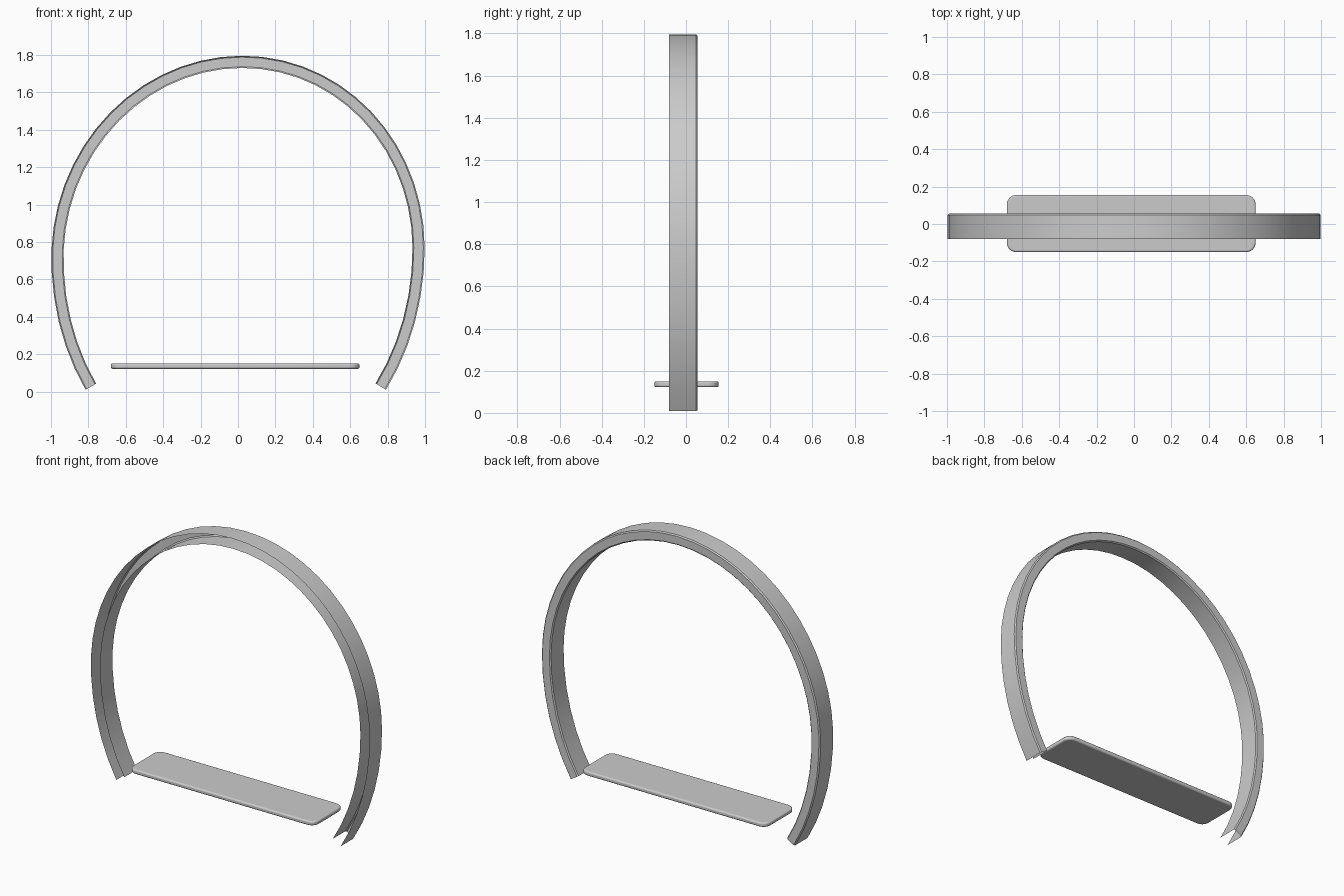
import bpy, bmesh, math
from mathutils import Vector

cube = bpy.data.objects.get("Cube")
if cube:
    bpy.data.objects.remove(cube, do_unlink=True)

grey = bpy.data.materials.new("light grey")
grey.use_nodes = True
colour = (0.6, 0.6, 0.6, 1)
grey.diffuse_color = colour
grey.node_tree.nodes["Principled BSDF"].inputs["Base Color"].default_value = colour


def make_object(name, bm, angle):
    mesh = bpy.data.meshes.new(name)
    bm.to_mesh(mesh)
    bm.free()
    mesh.materials.append(grey)
    obj = bpy.data.objects.new(name, mesh)
    bpy.context.collection.objects.link(obj)
    bpy.ops.object.select_all(action='DESELECT')
    obj.select_set(True)
    bpy.context.view_layer.objects.active = obj
    bpy.ops.object.shade_smooth_by_angle(angle=math.radians(angle))
    return obj


# Arch: an open-fronted channel swept along a slightly skewed horseshoe
CENTRE, TOP, BOTTOM, SKEW = 0.74, 1.055, 1.23, 0.025


def arch_point(t):
    x = 0.998 * math.cos(t)
    z = CENTRE + (TOP if t > 0 and t < math.pi else BOTTOM) * math.sin(t)
    return Vector((x, 0, z + SKEW * x))


def end_angle(side):
    return math.asin((CENTRE + side * SKEW * 0.8 - 0.01) / BOTTOM)


start = -end_angle(1)
finish = math.pi + end_angle(-1)
steps = 40
front, back, depth, bevel = -0.08, 0.055, 0.065, 0.007

# Section as (distance inward, y): outer wall, back, inner wall
section = [(0, front), (0, back - bevel), (bevel, back),
           (depth - bevel, back), (depth, back - bevel), (depth, front)]

bm = bmesh.new()
rings = []
for i in range(steps + 1):
    t = start + (finish - start) * i / steps
    along = (arch_point(t + 0.01) - arch_point(t - 0.01)).normalized()
    inward = Vector((-along.z, 0, along.x))
    rings.append([bm.verts.new(arch_point(t) + inward * d + Vector((0, y, 0)))
                  for d, y in section])
for a, b in zip(rings, rings[1:]):
    for j in range(len(section) - 1):
        bm.faces.new((a[j], a[j + 1], b[j + 1], b[j]))
make_object("arch_channel", bm, 35)

# Base plate: rounded rectangle with softened rims
bm = bmesh.new()
radius, corner_steps = 0.05, 6
outline = []
for k, (cx, cy) in enumerate([(0.6, 0.105), (-0.63, 0.105),
                              (-0.63, -0.1), (0.6, -0.1)]):
    for s in range(corner_steps + 1):
        a = math.pi / 2 * (k + s / corner_steps)
        outline.append(bm.verts.new((cx + radius * math.cos(a),
                                     cy + radius * math.sin(a), 0.122)))
base = bm.faces.new(outline)
lifted = bmesh.ops.extrude_face_region(bm, geom=[base])
bmesh.ops.translate(bm, vec=(0, 0, 0.028),
                    verts=[v for v in lifted["geom"] if isinstance(v, bmesh.types.BMVert)])
bmesh.ops.recalc_face_normals(bm, faces=bm.faces)
plate = make_object("base_plate", bm, 40)
mod = plate.modifiers.new("soft_rim", 'BEVEL')
mod.width = 0.009
mod.segments = 3
mod.limit_method = 'ANGLE'
mod.angle_limit = math.radians(50)
